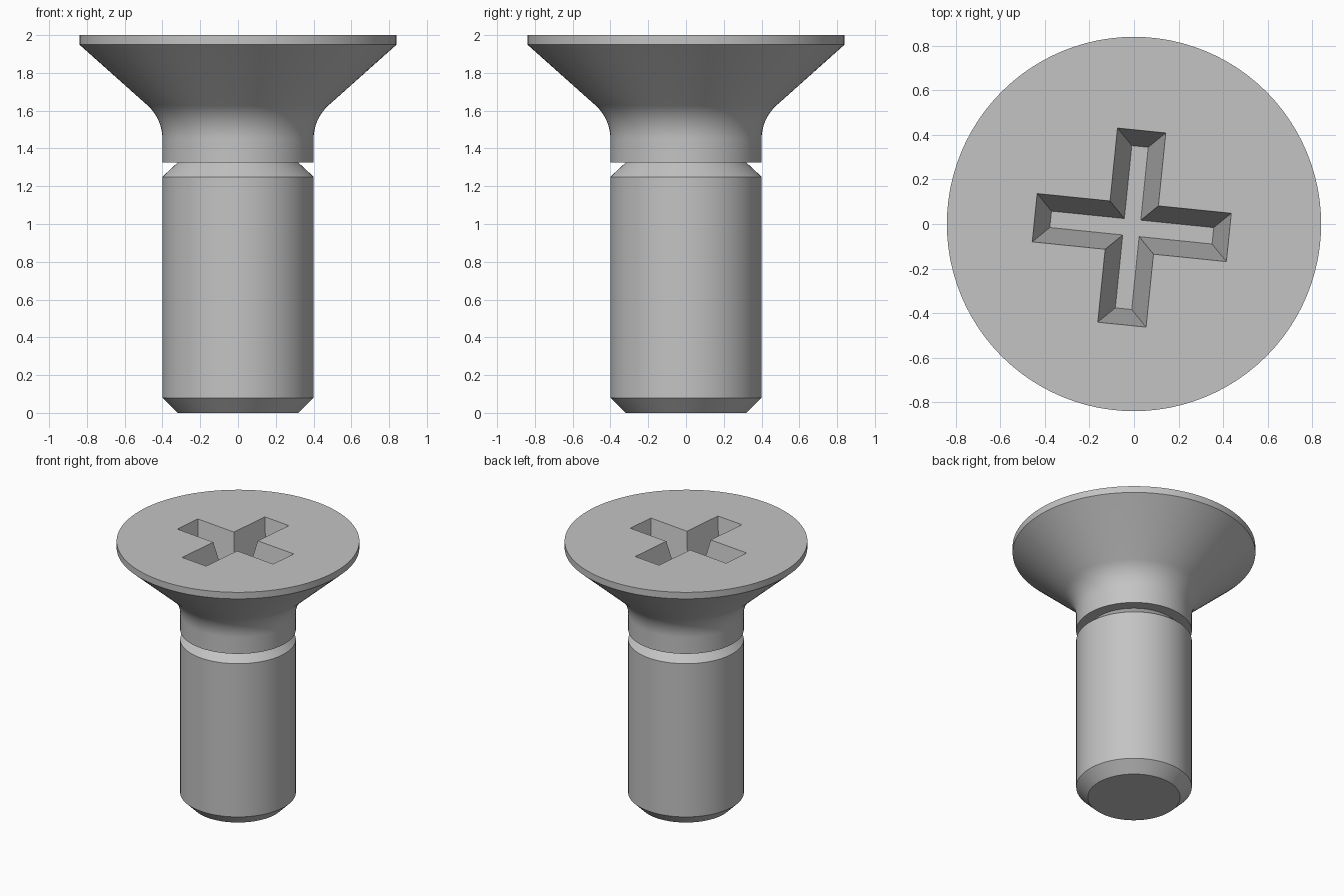
import bpy
import bmesh
import math
from mathutils import Matrix, Vector

SEGMENTS = 96

cube = bpy.data.objects.get("Cube")
if cube:
    bpy.data.objects.remove(cube, do_unlink=True)

steel = bpy.data.materials.new("grey steel")
steel.use_nodes = True
colour = (0.55, 0.55, 0.55, 1)
steel.diffuse_color = colour
steel.node_tree.nodes["Principled BSDF"].inputs["Base Color"].default_value = colour


def loft(name, rings):
    """Skin a stack of point rings, bottom to top, and cap both ends."""
    bm = bmesh.new()
    loops = [[bm.verts.new(p) for p in ring] for ring in rings]
    for low, high in zip(loops, loops[1:]):
        for i in range(len(low)):
            j = (i + 1) % len(low)
            bm.faces.new((low[i], low[j], high[j], high[i]))
    bm.faces.new(loops[0][::-1])
    bm.faces.new(loops[-1])
    bmesh.ops.recalc_face_normals(bm, faces=bm.faces)
    mesh = bpy.data.meshes.new(name)
    bm.to_mesh(mesh)
    bm.free()
    mesh.materials.append(steel)
    obj = bpy.data.objects.new(name, mesh)
    bpy.context.collection.objects.link(obj)
    return obj


def circle(radius, z):
    step = 2 * math.pi / SEGMENTS
    return [(radius * math.cos(i * step), radius * math.sin(i * step), z)
            for i in range(SEGMENTS)]


def cross(length, width, z):
    """Plus-shaped outline from half length and half width."""
    points = []
    for k in range(4):
        turn = Matrix.Rotation(k * math.pi / 2, 3, "Z")
        for x, y in ((length, -width), (length, width), (width, width)):
            points.append(turn @ Vector((x, y, z)))
    return points


# Shank with chamfered ends, then the undercut below the neck
profile = [(0.32, 0), (0.4, 0.08), (0.4, 1.25), (0.32, 1.325), (0.4, 1.325)]
# Fillet that blends the neck into the countersunk head
fillet, fillet_start, sweep = 0.24, 1.45, math.radians(48)
for i in range(13):
    a = sweep * i / 12
    profile.append((0.4 + fillet * (1 - math.cos(a)),
                    fillet_start + fillet * math.sin(a)))
# Head rim
profile += [(0.84, 1.95), (0.84, 2)]
screw = loft("countersunk_screw", [circle(r, z) for r, z in profile])

# Tapered cross recess
depth, taper, over = 0.36, 0.2, 0.04
rings = []
for h in (-depth, over):
    rings.append(cross(0.438 + h * taper, 0.109 + h * taper, h))
cutter = loft("recess_cutter", rings)
cutter.hide_render = True
cutter.matrix_world = (Matrix.Translation((-0.01, -0.016, 2))
                       @ Matrix.Rotation(math.radians(-5.8), 4, "Z"))
bpy.context.view_layer.update()

cut = screw.modifiers.new("cross_recess", "BOOLEAN")
cut.operation = "DIFFERENCE"
cut.solver = "EXACT"
cut.object = cutter

bpy.ops.object.select_all(action="DESELECT")
screw.select_set(True)
bpy.context.view_layer.objects.active = screw
bpy.ops.object.modifier_apply(modifier=cut.name)
bpy.data.objects.remove(cutter, do_unlink=True)
bpy.ops.object.shade_smooth_by_angle(angle=math.radians(25))
